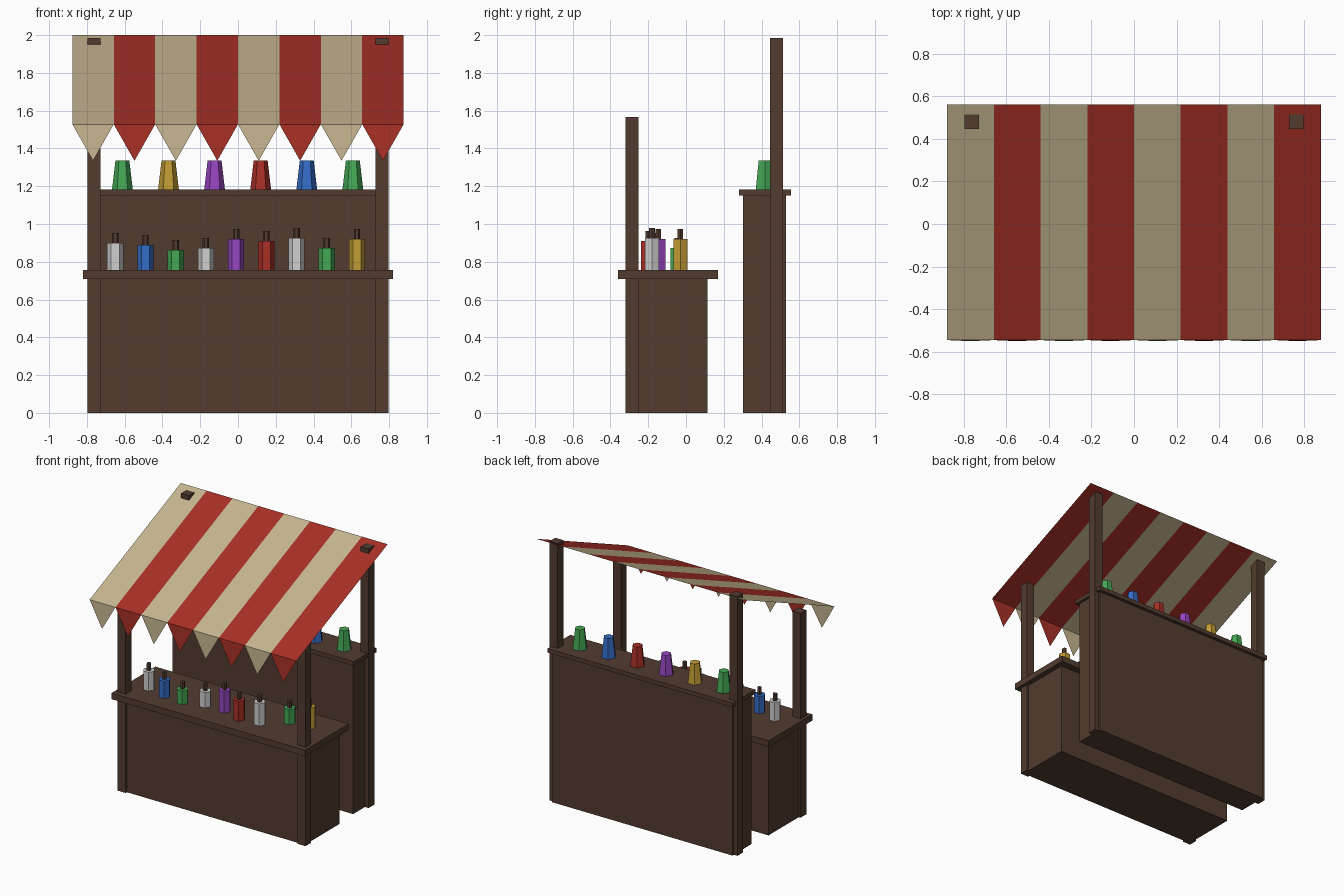
import bpy, bmesh, math

if "Cube" in bpy.data.objects:
    bpy.data.objects.remove(bpy.data.objects["Cube"])


def material(name, r, g, b):
    lin = [((c / 255 + 0.055) / 1.055) ** 2.4 for c in (r, g, b)]
    m = bpy.data.materials.new(name)
    m.diffuse_color = (*lin, 1)
    m.use_nodes = True
    m.node_tree.nodes["Principled BSDF"].inputs["Base Color"].default_value = m.diffuse_color
    return m


WOOD = material("dark_wood", 82, 60, 48)
BEIGE = material("beige_cloth", 198, 181, 144)
RED = material("red", 168, 48, 38)
WHITE = material("white_glass", 208, 208, 208)
BLUE = material("blue_glass", 52, 108, 198)
GREEN = material("green_glass", 68, 168, 84)
PURPLE = material("purple_glass", 152, 70, 194)
GOLD = material("gold_glass", 194, 156, 52)


def finish(name, bm, mats):
    me = bpy.data.meshes.new(name)
    bm.to_mesh(me)
    bm.free()
    for m in mats:
        me.materials.append(m)
    ob = bpy.data.objects.new(name, me)
    bpy.context.collection.objects.link(ob)
    return ob


def box(name, x0, x1, y0, y1, z0, z1, mat=WOOD):
    bm = bmesh.new()
    bmesh.ops.create_cube(bm, size=1)
    for v in bm.verts:
        v.co = ((x0 + x1) / 2 + v.co.x * (x1 - x0),
                (y0 + y1) / 2 + v.co.y * (y1 - y0),
                (z0 + z1) / 2 + v.co.z * (z1 - z0))
    finish(name, bm, [mat])


def add_hex(bm, x, y, z0, z1, r0, r1, index=0):
    """Six-sided tapered prism with a flat face to the front."""
    rings = [[bm.verts.new((x + r * math.cos(i * math.pi / 3),
                            y + r * math.sin(i * math.pi / 3), z)) for i in range(6)]
             for r, z in ((r0, z0), (r1, z1))]
    lo, hi = rings
    faces = [bm.faces.new(lo[::-1]), bm.faces.new(hi)]
    for i in range(6):
        j = (i + 1) % 6
        faces.append(bm.faces.new((lo[i], lo[j], hi[j], hi[i])))
    for f in faces:
        f.material_index = index


# Posts
for side, s in (("left", -1), ("right", 1)):
    xa, xb = sorted((s * 0.728, s * 0.796))
    box(f"front_post_{side}", xa, xb, -0.32, -0.252, 0, 1.566)
    box(f"back_post_{side}", xa, xb, 0.445, 0.514, 0, 1.986)

# Front counter and back shelf cabinet
box("counter_body", -0.78, 0.78, -0.305, 0.115, 0, 0.71)
box("counter_top", -0.82, 0.82, -0.36, 0.17, 0.71, 0.757)
box("shelf_body", -0.765, 0.765, 0.302, 0.53, 0, 1.15)
box("shelf_top", -0.785, 0.785, 0.28, 0.555, 1.15, 1.182)

# Striped cloth canopy with one pennant per stripe
bm = bmesh.new()
HALF, N = 0.877, 8
W = 2 * HALF / N
for i in range(N):
    a, b = -HALF + i * W, -HALF + (i + 1) * W
    p, q = bm.verts.new((a, -0.545, 1.528)), bm.verts.new((b, -0.545, 1.528))
    r, s = bm.verts.new((b, 0.56, 2.0)), bm.verts.new((a, 0.56, 2.0))
    tip = bm.verts.new(((a + b) / 2, -0.55, 1.335))
    for f in (bm.faces.new((p, q, r, s)), bm.faces.new((p, tip, q))):
        f.material_index = i % 2
bmesh.ops.remove_doubles(bm, verts=bm.verts, dist=0.0005)
finish("canopy", bm, [BEIGE, RED])

# Bottles on the counter: x, y, shoulder height, colour
bottles = [(-0.65, -0.15, 0.90, WHITE), (-0.49, -0.19, 0.89, BLUE),
           (-0.33, -0.20, 0.863, GREEN), (-0.17, -0.153, 0.874, WHITE),
           (-0.01, -0.147, 0.92, PURPLE), (0.15, -0.20, 0.911, RED),
           (0.31, -0.18, 0.927, WHITE), (0.47, -0.045, 0.874, GREEN),
           (0.63, -0.03, 0.92, GOLD)]
for n, (x, y, z, mat) in enumerate(bottles, 1):
    bm = bmesh.new()
    add_hex(bm, x, y, 0.757, z, 0.043, 0.043)
    add_hex(bm, x, y, z, z + 0.053, 0.017, 0.017, 1)
    finish(f"bottle_{n}", bm, [mat, WOOD])

# Tapered jars on the back shelf
for n, mat in enumerate((GREEN, GOLD, PURPLE, RED, BLUE, GREEN)):
    bm = bmesh.new()
    add_hex(bm, -0.612 + n * 0.244, 0.417, 1.182, 1.335, 0.055, 0.037)
    finish(f"jar_{n + 1}", bm, [mat])
